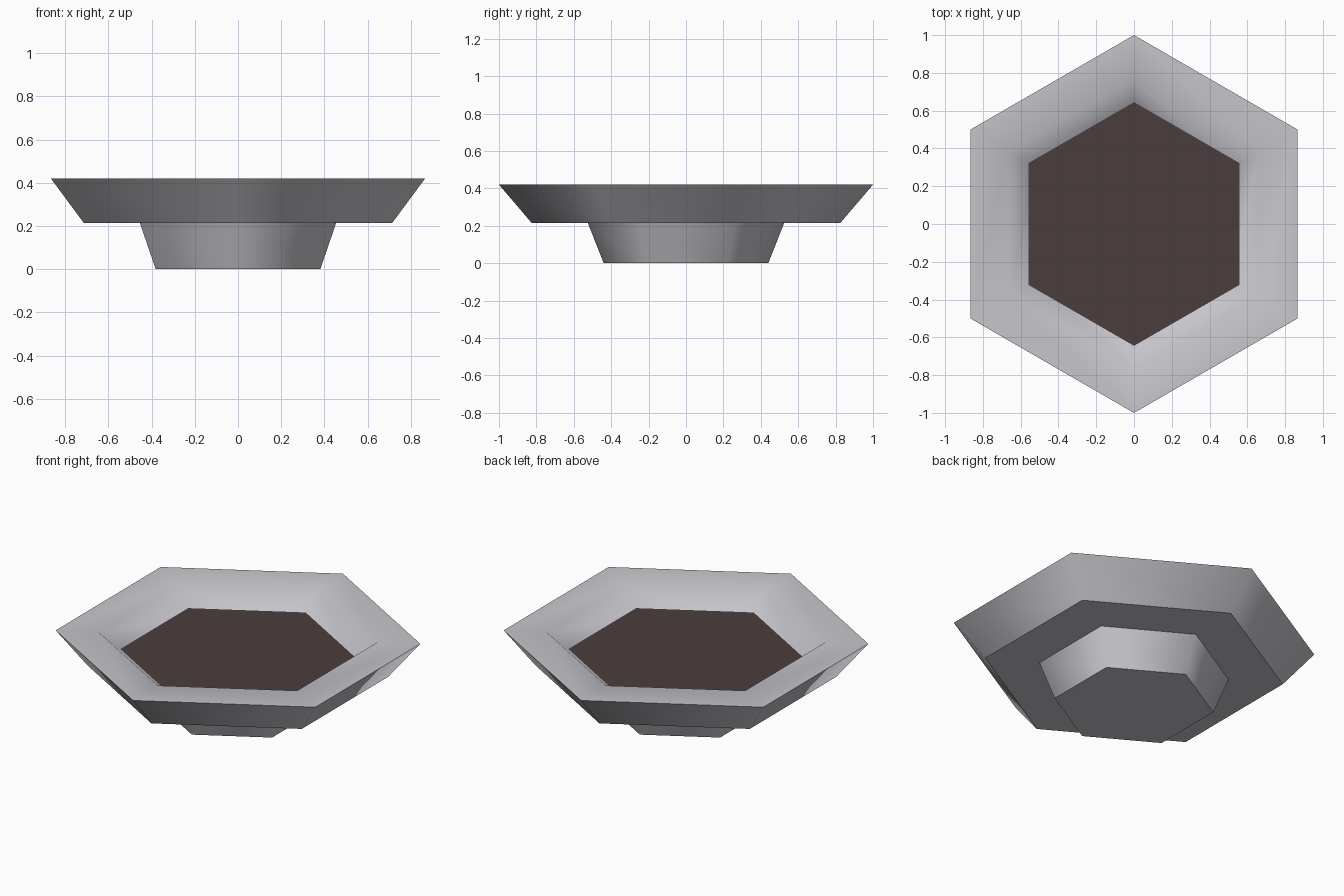
import bpy, bmesh, math

if "Cube" in bpy.data.objects:
    bpy.data.objects.remove(bpy.data.objects["Cube"])


def material(name, rgb):
    m = bpy.data.materials.new(name)
    m.diffuse_color = (*rgb, 1)
    m.use_nodes = True
    m.node_tree.nodes["Principled BSDF"].inputs["Base Color"].default_value = m.diffuse_color
    return m


def hex_lathe(name, profile, mat, smooth_rings=()):
    """Six-sided lathe of (radius, z) rings, capped at both ends.
    Ring edges are sharp unless listed in smooth_rings; corners are smooth."""
    bm = bmesh.new()
    rings = [[bm.verts.new((r * math.sin(i * math.pi / 3), r * math.cos(i * math.pi / 3), z))
              for i in range(6)] for r, z in profile]
    for a, b in zip(rings, rings[1:]):
        for i in range(6):
            j = (i + 1) % 6
            bm.faces.new((a[i], a[j], b[j], b[i])).smooth = True
    bm.faces.new(rings[0])
    bm.faces.new(rings[-1])
    bmesh.ops.recalc_face_normals(bm, faces=bm.faces)
    for k, ring in enumerate(rings):
        for i in range(6):
            e = bm.edges.get((ring[i], ring[(i + 1) % 6]))
            e.smooth = k in smooth_rings
    me = bpy.data.meshes.new(name)
    bm.to_mesh(me)
    bm.free()
    me.materials.append(mat)
    ob = bpy.data.objects.new(name, me)
    bpy.context.collection.objects.link(ob)
    return ob


stone = material("pale_stone", (0.57, 0.56, 0.60))
earth = material("dark_earth", (0.07, 0.048, 0.048))

# planter: foot, ledge, flared bowl, flat rim, sloping inside wall and floor
hex_lathe("planter", [(0.44, 0), (0.525, 0.215), (0.825, 0.215), (1, 0.42),
                      (0.765, 0.42), (0.60, 0.285)], stone, smooth_rings=(4,))

# soil filling the bowl
hex_lathe("soil", [(0.60, 0.286), (0.645, 0.322)], earth)
